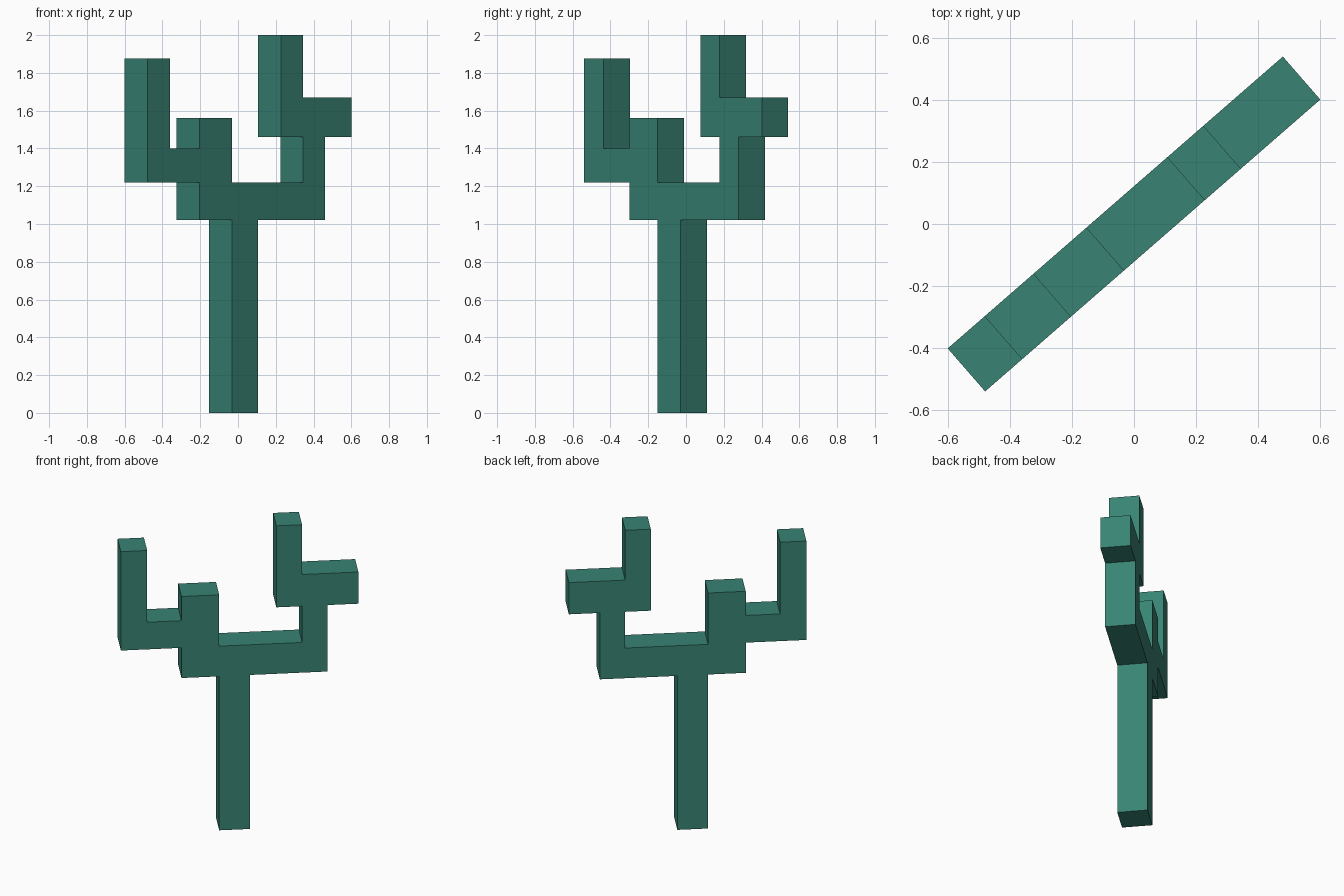
import bpy, bmesh, math
from mathutils import Matrix

if "Cube" in bpy.data.objects:
    bpy.data.objects.remove(bpy.data.objects["Cube"])

THICKNESS = 0.184
ANGLE = math.radians(41.05)

# Outline of the branching cactus (along its width, height), counter-clockwise
outline = [
    (-0.123, 0), (0.062, 0), (0.062, 1.02),                # trunk
    (0.53, 1.02), (0.53, 1.46),                            # right riser
    (0.717, 1.46), (0.717, 1.67), (0.377, 1.67),           # right cross piece
    (0.377, 2.0), (0.222, 2.0), (0.222, 1.46),             # right tip
    (0.377, 1.46), (0.377, 1.22),                          # riser inner side
    (-0.123, 1.22), (-0.123, 1.56), (-0.351, 1.56),        # middle stub
    (-0.351, 1.40), (-0.558, 1.40),                        # left arm
    (-0.558, 1.875), (-0.717, 1.875), (-0.717, 1.22),      # left tip
    (-0.351, 1.22), (-0.351, 1.02), (-0.123, 1.02),        # lower left step
]

# Extrude the outline and turn it diagonally
bm = bmesh.new()
face = bm.faces.new([bm.verts.new((u, -THICKNESS / 2, z)) for u, z in outline])
ext = bmesh.ops.extrude_face_region(bm, geom=[face], use_keep_orig=True)
moved = [g for g in ext["geom"] if isinstance(g, bmesh.types.BMVert)]
bmesh.ops.translate(bm, verts=moved, vec=(0, THICKNESS, 0))
bmesh.ops.recalc_face_normals(bm, faces=bm.faces)
bmesh.ops.rotate(bm, verts=bm.verts, cent=(0, 0, 0), matrix=Matrix.Rotation(ANGLE, 3, 'Z'))

mesh = bpy.data.meshes.new("branching_cactus")
bm.to_mesh(mesh)
bm.free()
cactus = bpy.data.objects.new("branching_cactus", mesh)
bpy.context.collection.objects.link(cactus)

# Green material
green = bpy.data.materials.new("green")
green.diffuse_color = (0.04, 0.23, 0.175, 1)
green.use_nodes = True
green.node_tree.nodes["Principled BSDF"].inputs["Base Color"].default_value = green.diffuse_color
mesh.materials.append(green)
